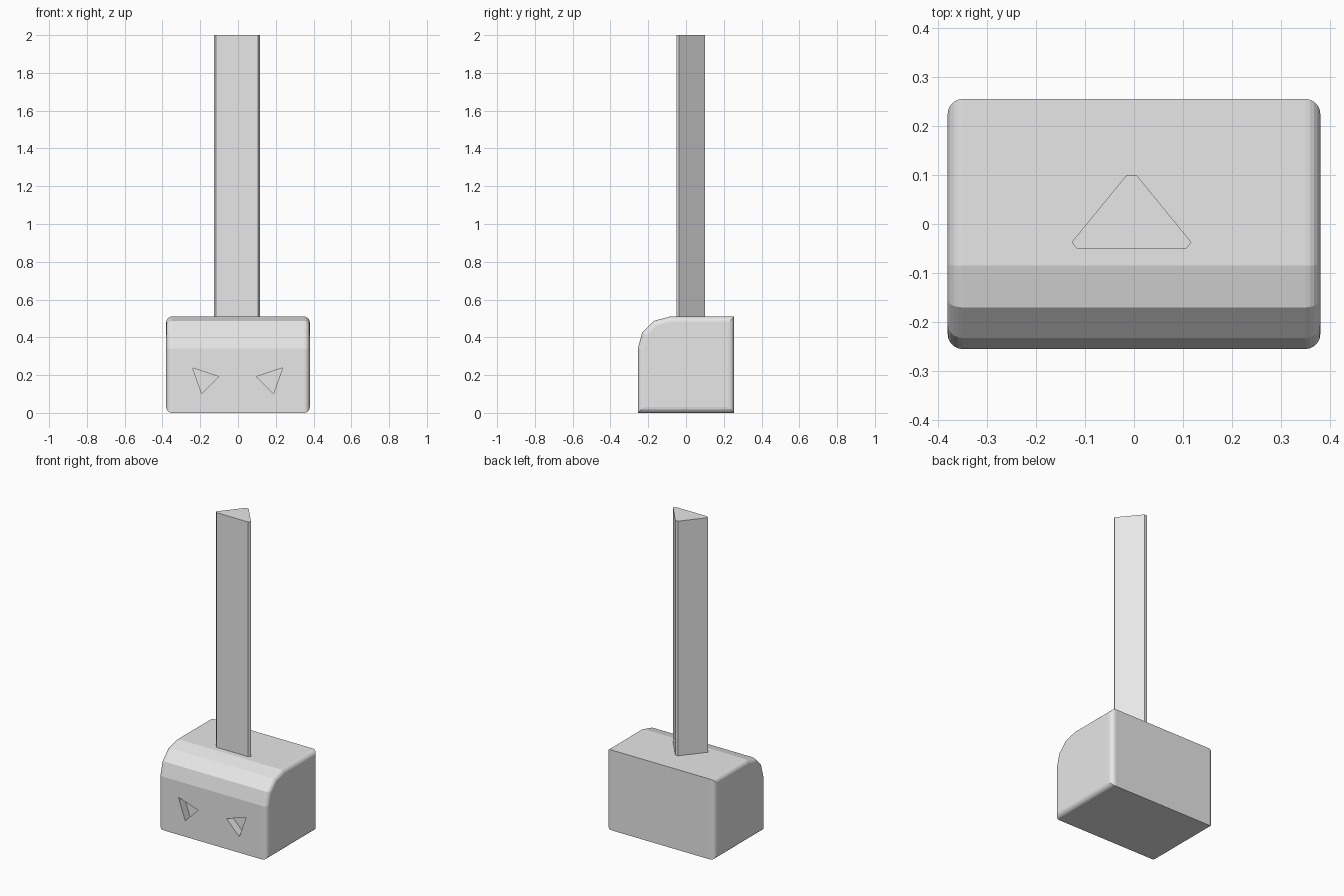
import bpy, bmesh, math

cube = bpy.data.objects.get("Cube")
if cube:
    bpy.data.objects.remove(cube, do_unlink=True)

grey = bpy.data.materials.new("light_grey")
grey.use_nodes = True
grey.diffuse_color = (0.8, 0.8, 0.8, 1)
grey.node_tree.nodes["Principled BSDF"].inputs["Base Color"].default_value = (0.8, 0.8, 0.8, 1)


def prism(name, outline, depth, cap_bevel=0):
    """Extrude a 3D outline along a vector, optionally rounding both cap rims."""
    bm = bmesh.new()
    base = bm.faces.new([bm.verts.new(p) for p in outline])
    ext = bmesh.ops.extrude_face_region(bm, geom=[base], use_keep_orig=True)["geom"]
    bmesh.ops.translate(bm, vec=depth, verts=[v for v in ext if isinstance(v, bmesh.types.BMVert)])
    bmesh.ops.recalc_face_normals(bm, faces=bm.faces)
    if cap_bevel:
        rims = [e for e in bm.edges if abs(e.verts[0].co.x - e.verts[1].co.x) < 0.001]
        bmesh.ops.bevel(bm, geom=rims, offset=cap_bevel, segments=5, profile=0.5, affect='EDGES')
    mesh = bpy.data.meshes.new(name)
    bm.to_mesh(mesh)
    bm.free()
    mesh.materials.append(grey)
    obj = bpy.data.objects.new(name, mesh)
    bpy.context.collection.objects.link(obj)
    return obj


# Head block: side profile with a faceted round on the upper front edge
half_x, half_y, top, radius = 0.38, 0.255, 0.51, 0.17
profile = [(half_y, 0), (half_y, top)]
for i in range(4):
    a = math.radians(90 + 30 * i)
    profile.append((radius - half_y + radius * math.cos(a), top - radius + radius * math.sin(a)))
profile.append((-half_y, 0))
head = prism("head_block", [(-half_x, y, z) for y, z in profile], (2 * half_x, 0, 0), 0.03)

# Triangular eye recesses, mirrored
eye = [(0.238, 0.238), (0.1, 0.192), (0.19, 0.102)]
for side in (-1, 1):
    cutter = prism("eye_cutter", [(side * x - 0.002, -0.3, z) for x, z in eye], (0, 0.095, 0))
    cutter.hide_render = True
    cut = head.modifiers.new("eye_recess", 'BOOLEAN')
    cut.operation = 'DIFFERENCE'
    cut.solver = 'EXACT'
    cut.object = cutter
    bpy.context.view_layer.objects.active = head
    bpy.ops.object.modifier_apply(modifier=cut.name)
    bpy.data.objects.remove(cutter, do_unlink=True)

# Tall triangular post with clipped corners
half = [(0.01, 0.1), (0.122, -0.037), (0.112, -0.05)]
outline = half + [(-x, y) for x, y in reversed(half)]
prism("post", [(x - 0.005, y, top - 0.01) for x, y in outline], (0, 0, 2 - top + 0.01))
